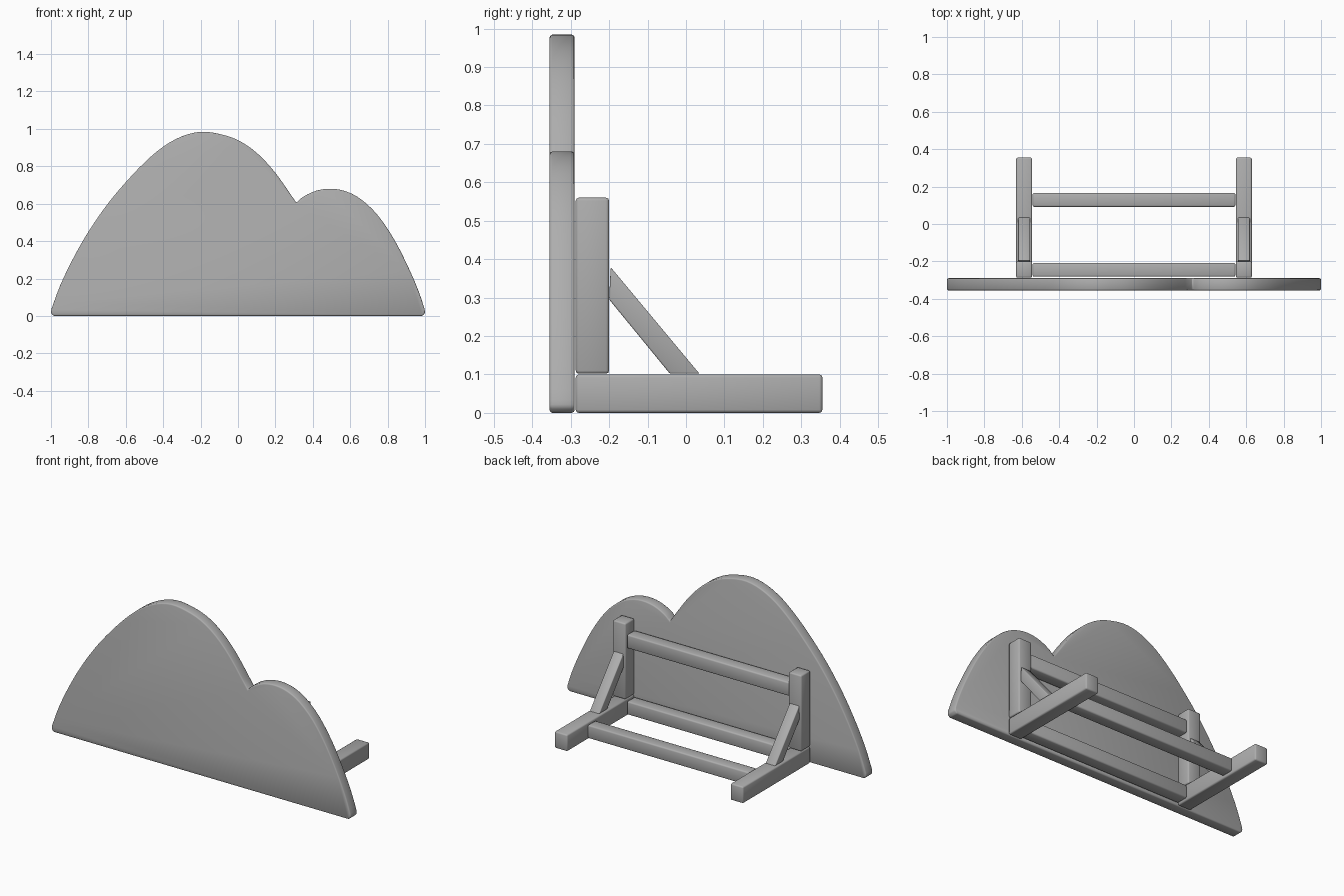
import bpy, bmesh, math
from mathutils import Vector

if "Cube" in bpy.data.objects:
    bpy.data.objects.remove(bpy.data.objects["Cube"])

grey = bpy.data.materials.new("plain grey")
grey.diffuse_color = (0.42, 0.42, 0.42, 1)
grey.use_nodes = True
grey.node_tree.nodes["Principled BSDF"].inputs["Base Color"].default_value = grey.diffuse_color


def extrude_profile(name, points, axis, lo, hi, bevel):
    """Extrude a 2D outline along x or y, with softened edges."""
    bm = bmesh.new()
    if axis == "y":
        place = lambda p, d: (p[0], d, p[1])
    else:
        place = lambda p, d: (d, p[0], p[1])
    rings = [[bm.verts.new(place(p, d)) for p in points] for d in (lo, hi)]
    n = len(points)
    bm.faces.new(rings[0])
    bm.faces.new(rings[1][::-1])
    for i in range(n):
        j = (i + 1) % n
        bm.faces.new((rings[0][i], rings[1][i], rings[1][j], rings[0][j]))
    bmesh.ops.recalc_face_normals(bm, faces=bm.faces)
    mesh = bpy.data.meshes.new(name)
    bm.to_mesh(mesh)
    bm.free()
    mesh.materials.append(grey)
    ob = bpy.data.objects.new(name, mesh)
    bpy.context.collection.objects.link(ob)
    bpy.ops.object.select_all(action="DESELECT")
    ob.select_set(True)
    bpy.context.view_layer.objects.active = ob
    if bevel:
        mod = ob.modifiers.new("soft edges", "BEVEL")
        mod.width = bevel
        mod.segments = 2
        mod.limit_method = "ANGLE"
        mod.angle_limit = math.radians(35)
        bpy.ops.object.modifier_apply(modifier=mod.name)
    bpy.ops.object.shade_smooth_by_angle(angle=math.radians(50))
    return ob


def beam(name, x, y, z, bevel=0.008):
    rect = [(y[0], z[0]), (y[1], z[0]), (y[1], z[1]), (y[0], z[1])]
    return extrude_profile(name, rect, "x", x[0], x[1], bevel)


def smooth_path(pts, steps=3):
    """Catmull-Rom curve through the points."""
    v = [Vector(p) for p in pts]
    v = [2 * v[0] - v[1]] + v + [2 * v[-1] - v[-2]]
    out = []
    for i in range(1, len(v) - 2):
        a, b, c, d = v[i - 1:i + 3]
        for s in range(steps):
            t = s / steps
            out.append(0.5 * (2 * b + (c - a) * t + (2 * a - 5 * b + 4 * c - d) * t * t
                              + (3 * b - a - 3 * c + d) * t ** 3))
    return out + [v[-2]]


# Hill-shaped board: a large hump and a smaller one meeting in a notch
big_hump = [(-0.998, 0.035), (-0.95, 0.165), (-0.88, 0.31), (-0.8, 0.45), (-0.7, 0.595),
            (-0.6, 0.715), (-0.5, 0.82), (-0.4, 0.905), (-0.3, 0.96), (-0.2, 0.984),
            (-0.1, 0.973), (0, 0.94), (0.1, 0.872), (0.2, 0.765), (0.312, 0.605)]
small_hump = [(0.312, 0.605), (0.35, 0.638), (0.42, 0.67), (0.5, 0.68), (0.58, 0.665),
              (0.66, 0.622), (0.75, 0.535), (0.84, 0.4), (0.92, 0.24), (0.97, 0.12),
              (0.998, 0.035)]
outline = ([(-0.985, 0), (-1, 0.015)] + smooth_path(big_hump)[:-1]
           + smooth_path(small_hump) + [(1, 0.015), (0.985, 0)])
extrude_profile("hill_board", outline, "y", -0.355, -0.29, 0.007)

# Side frames: foot, post and diagonal brace on each side
for side, s in (("left", -1), ("right", 1)):
    x = sorted((s * 0.545, s * 0.63))
    beam(side + "_foot", x, (-0.287, 0.355), (0, 0.1))
    beam(side + "_post", x, (-0.287, -0.2), (0.102, 0.56))
    bx = sorted((s * 0.555, s * 0.62))
    brace = [(-0.2, 0.295), (-0.042, 0.102), (0.035, 0.102), (-0.196, 0.379)]
    extrude_profile(side + "_brace", brace, "x", bx[0], bx[1], 0.004)

# Cross rails joining the two frames
for name, y, z in (("upper_rail", (-0.282, -0.208), (0.41, 0.493)),
                   ("lower_front_rail", (-0.282, -0.208), (0.01, 0.09)),
                   ("lower_rear_rail", (0.092, 0.166), (0.01, 0.09))):
    beam(name, (-0.542, 0.542), y, z)
